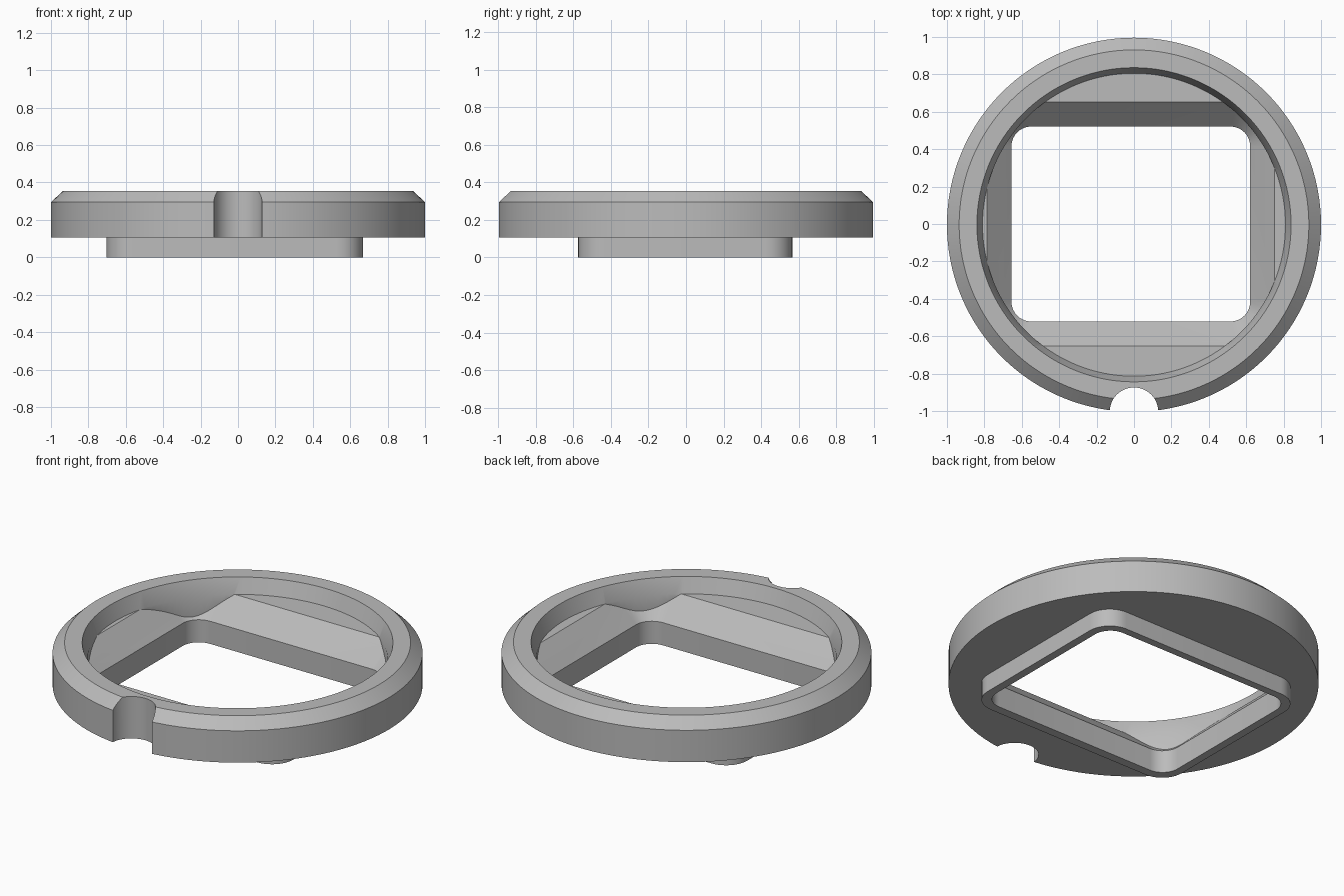
import bpy, bmesh, math

if "Cube" in bpy.data.objects:
    bpy.data.objects.remove(bpy.data.objects["Cube"], do_unlink=True)

CY = -0.004        # ring centre, balances the notch
CX = -0.017        # window centre
SEGS = 128

grey = bpy.data.materials.new("satin grey")
grey.use_nodes = True
grey.diffuse_color = (0.5, 0.5, 0.5, 1)
grey.node_tree.nodes["Principled BSDF"].inputs["Base Color"].default_value = (0.5, 0.5, 0.5, 1)


def loft(name, sections):
    """Solid skinned through stacked loops of (x, y, z) points."""
    bm = bmesh.new()
    loops = [[bm.verts.new(p) for p in s] for s in sections]
    n = len(loops[0])
    for a, b in zip(loops, loops[1:]):
        for i in range(n):
            j = (i + 1) % n
            bm.faces.new((a[i], a[j], b[j], b[i]))
    bm.faces.new(loops[0][::-1])
    bm.faces.new(loops[-1])
    bmesh.ops.recalc_face_normals(bm, faces=bm.faces)
    mesh = bpy.data.meshes.new(name)
    bm.to_mesh(mesh)
    bm.free()
    mesh.materials.append(grey)
    ob = bpy.data.objects.new(name, mesh)
    bpy.context.collection.objects.link(ob)
    return ob


def circle(r, z, cy=CY, n=SEGS):
    return [(r * math.cos(2 * math.pi * i / n), cy + r * math.sin(2 * math.pi * i / n), z)
            for i in range(n)]


def rounded_rect(hx, hy, r, z, cy=CY, steps=10):
    pts = []
    for k, (sx, sy) in enumerate(((1, 1), (-1, 1), (-1, -1), (1, -1))):
        for i in range(steps + 1):
            a = math.pi / 2 * (k + i / steps)
            pts.append((CX + sx * (hx - r) + r * math.cos(a),
                        cy + sy * (hy - r) + r * math.sin(a), z))
    return pts


def combine(target, tool, operation):
    mod = target.modifiers.new("bool", "BOOLEAN")
    mod.operation, mod.solver, mod.object = operation, "EXACT", tool
    bpy.context.view_layer.objects.active = target
    bpy.ops.object.modifier_apply(modifier=mod.name)
    bpy.data.objects.remove(tool, do_unlink=True)


# Round body with a chamfered top rim
body = loft("adapter_ring", [circle(1, 0.105), circle(1, 0.295), circle(0.935, 0.355)])

# Rectangular boss below
boss = loft("boss", [rounded_rect(0.686, 0.57, 0.14, z) for z in (0, 0.2)])
combine(body, boss, "UNION")

# Window with sloped sides, opening into the round recess
HX, HY, R, FLARE = 0.638, 0.521, 0.105, 0.13
window = loft("window_cutter", [
    rounded_rect(HX, HY, R, -0.1, 0),
    rounded_rect(HX, HY, R, 0.135, 0),
    rounded_rect(HX + FLARE, HY + FLARE, R + FLARE, 0.265, 0),
    rounded_rect(1.3, 1.3, R, 0.265, 0),
    rounded_rect(1.3, 1.3, R, 0.6, 0)])
recess = loft("recess_cutter", [
    circle(0.81, -0.2), circle(0.81, 0.265), circle(0.84, 0.355), circle(0.84, 0.5)])
combine(window, recess, "INTERSECT")
combine(body, window, "DIFFERENCE")

# Half-round notch at the front
notch = loft("notch_cutter", [circle(0.13, z, CY - 1, 48) for z in (0.05, 0.5)])
combine(body, notch, "DIFFERENCE")

# Smooth the curved walls, keep the edges crisp
bpy.ops.object.select_all(action="DESELECT")
body.select_set(True)
bpy.context.view_layer.objects.active = body
bpy.ops.object.shade_smooth_by_angle(angle=math.radians(20))
